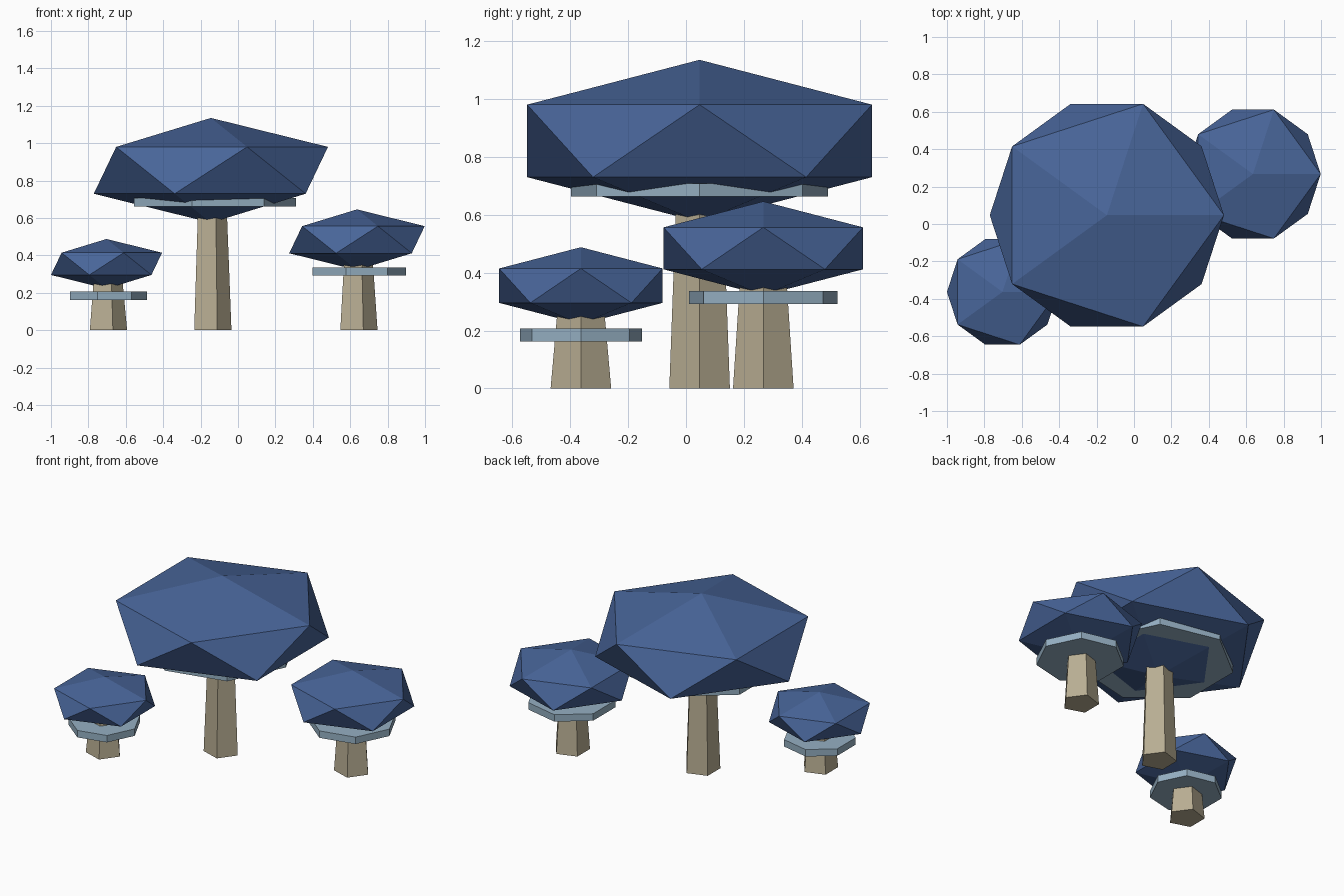
import bpy
from math import pi

if "Cube" in bpy.data.objects:
    bpy.data.objects.remove(bpy.data.objects["Cube"])


def material(name, color):
    m = bpy.data.materials.new(name)
    m.diffuse_color = (*color, 1)
    m.use_nodes = True
    m.node_tree.nodes["Principled BSDF"].inputs["Base Color"].default_value = m.diffuse_color
    return m


CAP = material("cap_blue", (0.065, 0.13, 0.32))
RING = material("ring_pale_blue", (0.30, 0.43, 0.54))
STEM = material("stem_tan", (0.48, 0.42, 0.29))


def finish(name, mat):
    ob = bpy.context.object
    ob.name = name
    ob.data.materials.append(mat)
    return ob


def mushroom(label, x, y, cap_z, r):
    # Five-sided tapering stem, one corner towards +x, top buried in the cap
    bpy.ops.mesh.primitive_cone_add(vertices=5, radius1=0.11, radius2=0.077, depth=cap_z,
                                    location=(x, y, cap_z / 2), rotation=(0, 0, -pi / 2))
    finish(label + "_stem", STEM)
    # Seven-sided collar below the cap
    bpy.ops.mesh.primitive_cylinder_add(vertices=7, radius=0.65 * r, depth=0.045,
                                        location=(x, y, cap_z - 0.17), rotation=(0, 0, -pi / 2))
    finish(label + "_collar", RING)
    # Flattened icosahedron cap
    bpy.ops.mesh.primitive_ico_sphere_add(subdivisions=1, radius=1, location=(x, y, cap_z))
    finish(label + "_cap", CAP).scale = (r, r, 0.4 * r)


mushroom("large_mushroom", -0.145, 0.047, 0.855, 0.70)
mushroom("medium_mushroom", 0.636, 0.267, 0.484, 0.405)
mushroom("small_mushroom", -0.703, -0.363, 0.355, 0.332)
